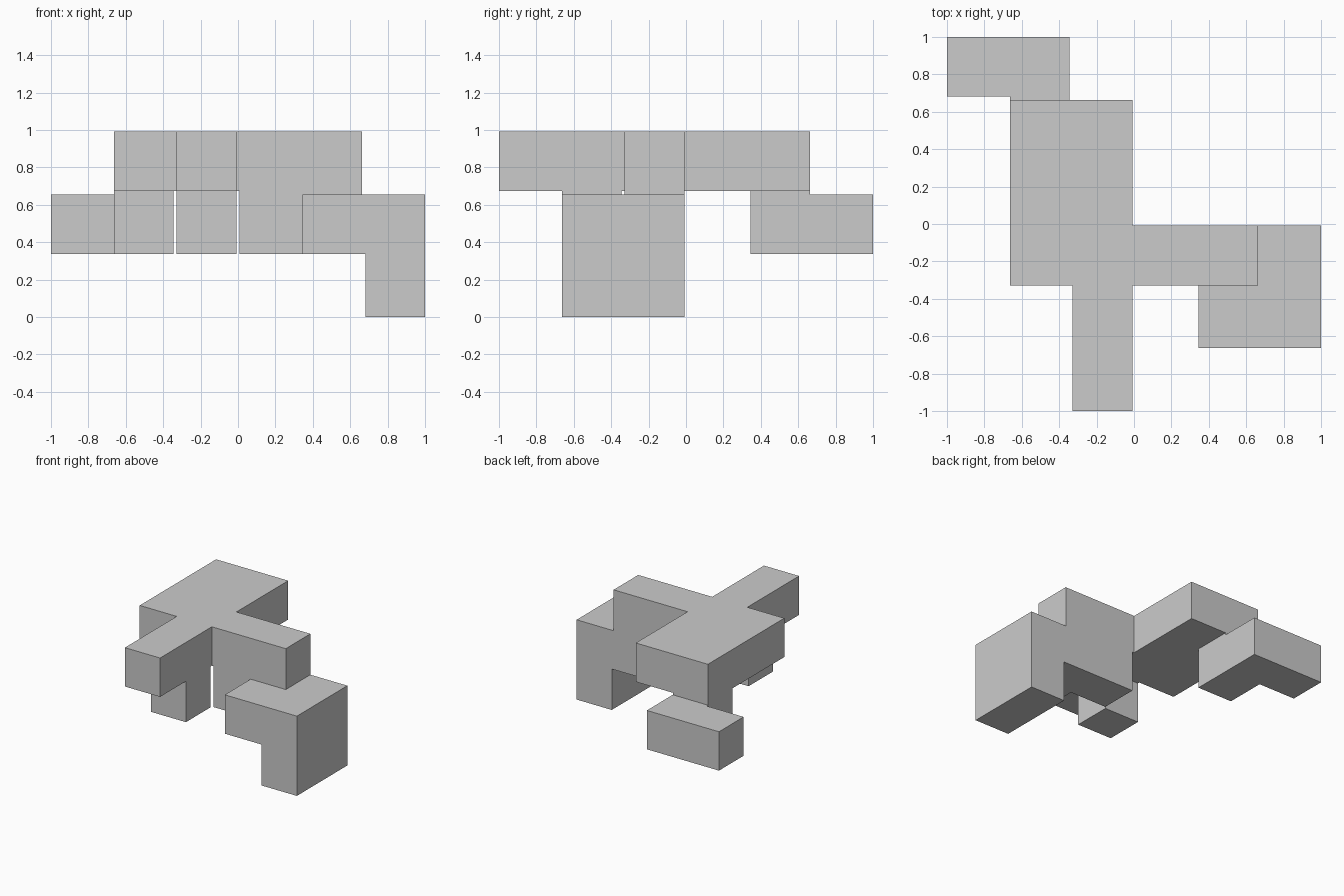
import bpy, bmesh
from mathutils import Vector

if "Cube" in bpy.data.objects:
    bpy.data.objects.remove(bpy.data.objects["Cube"])

# Cube lattice: 6 x 6 x 3 cells, every free face inset so neighbouring branches keep a thin gap
PITCH = 2 / 5.95
WIDTH = 0.95 * PITCH


def low(i, axis):
    return i * PITCH - (1 if axis < 2 else 0)


def high(i, axis):
    return low(i, axis) + WIDTH


# Branches as inclusive cell ranges: (x range, y range, z range)
BRANCHES = [
    ((1, 2), (2, 4), (2, 2)),   # top slab
    ((2, 2), (0, 2), (2, 2)),   # front arm
    ((2, 2), (1, 1), (1, 2)),   # stub under front arm
    ((2, 4), (2, 2), (2, 2)),   # right arm
    ((3, 4), (2, 2), (1, 2)),   # wall under right arm
    ((4, 5), (1, 2), (1, 1)),   # right block
    ((5, 5), (1, 2), (0, 1)),   # standing leg
    ((1, 1), (4, 4), (1, 2)),   # back hanger
    ((1, 1), (4, 5), (1, 1)),   # back link
    ((0, 1), (5, 5), (1, 1)),   # back left bar
]

# Break lines along each axis, and the pieces of space each branch fills
cuts = [[f(i, a) for i in range(n) for f in (low, high)] for a, n in enumerate((6, 6, 3))]
filled = set()
for rx, ry, rz in BRANCHES:
    for x in range(2 * rx[0], 2 * rx[1] + 1):
        for y in range(2 * ry[0], 2 * ry[1] + 1):
            for z in range(2 * rz[0], 2 * rz[1] + 1):
                filled.add((x, y, z))

# Outer skin: a quad wherever filled space meets empty space
bm = bmesh.new()
verts = {}


def corner(c):
    if c not in verts:
        verts[c] = bm.verts.new(Vector(cuts[a][c[a]] for a in range(3)))
    return verts[c]


for cell in sorted(filled):
    for a in range(3):
        u, v = (a + 1) % 3, (a + 2) % 3
        for side in (0, 1):
            near = list(cell)
            near[a] += 2 * side - 1
            if tuple(near) in filled:
                continue
            quad = []
            for du, dv in ((0, 0), (1, 0), (1, 1), (0, 1)):
                c = list(cell)
                c[a] += side
                c[u] += du
                c[v] += dv
                quad.append(corner(tuple(c)))
            bm.faces.new(quad if side else quad[::-1])

# Merge coplanar quads into clean flat faces
bmesh.ops.dissolve_limit(bm, angle_limit=0.01, verts=bm.verts[:], edges=bm.edges[:])
bmesh.ops.recalc_face_normals(bm, faces=bm.faces[:])

mesh = bpy.data.meshes.new("branching_cube_piece")
bm.to_mesh(mesh)
bm.free()
bpy.context.collection.objects.link(bpy.data.objects.new("branching_cube_piece", mesh))
